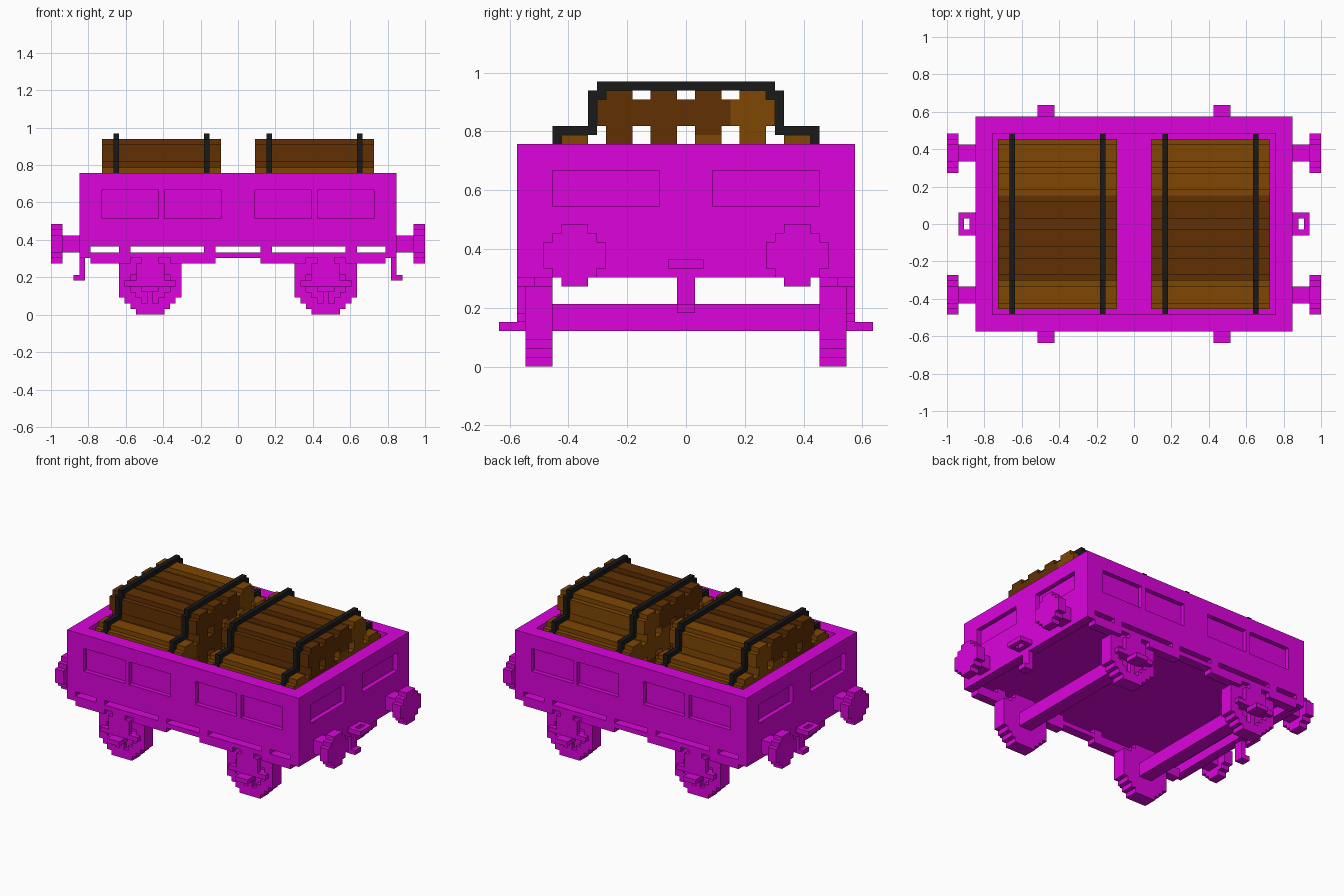
import bpy, bmesh

U = 1 / 33  # one block

if "Cube" in bpy.data.objects:
    bpy.data.objects.remove(bpy.data.objects["Cube"], do_unlink=True)


def material(name, rgb):
    m = bpy.data.materials.new(name)
    m.use_nodes = True
    m.diffuse_color = (*rgb, 1)
    m.node_tree.nodes["Principled BSDF"].inputs["Base Color"].default_value = (*rgb, 1)
    return m


MAGENTA = material("magenta paint", (0.72, 0.001, 0.72))
DARK = material("dark wood", (0.119, 0.03, 0.001))
LIGHT = material("light wood", (0.209, 0.063, 0.001))
BLACK = material("black strap", (0.01, 0.01, 0.01))


def finish(name, bm, mat):
    bmesh.ops.recalc_face_normals(bm, faces=bm.faces)
    mesh = bpy.data.meshes.new(name)
    bm.to_mesh(mesh)
    bm.free()
    obj = bpy.data.objects.new(name, mesh)
    bpy.context.collection.objects.link(obj)
    if mat:
        mesh.materials.append(mat)
    return obj


def blocks(name, boxes, mat=None):
    """Boxes given as (x0, x1, y0, y1, z0, z1) in blocks."""
    bm = bmesh.new()
    for x0, x1, y0, y1, z0, z1 in boxes:
        for v in bmesh.ops.create_cube(bm, size=1)["verts"]:
            v.co.x = U * (x0 if v.co.x < 0 else x1)
            v.co.y = U * (y0 if v.co.y < 0 else y1)
            v.co.z = U * (z0 if v.co.z < 0 else z1)
    return finish(name, bm, mat)


def flip_x(b):
    return (-b[1], -b[0], *b[2:])


def flip_y(b):
    return (b[0], b[1], -b[3], -b[2], b[4], b[5])


def both_y(boxes):
    return boxes + [flip_y(b) for b in boxes]


def four(boxes):
    boxes = both_y(boxes)
    return boxes + [flip_x(b) for b in boxes]


def disc(name, rows, axis, at, lo, hi, mat=None):
    """Stepped round prism: widths of its rows from bottom to top, along one axis."""
    n = len(rows)
    right = []
    for i, w in enumerate(rows):
        right += [(w / 2, i - n / 2), (w / 2, i + 1 - n / 2)]
    outline = []
    for p in right + [(-a, b) for a, b in reversed(right)]:
        if not outline or p != outline[-1]:
            outline.append(p)
    bm = bmesh.new()
    verts = []
    for a, b in outline:
        a, b = a + at[0], b + at[1]
        verts.append(bm.verts.new((lo * U, a * U, b * U) if axis == "x" else (a * U, lo * U, b * U)))
    face = bm.faces.new(verts)
    new = bmesh.ops.extrude_face_region(bm, geom=[face])["geom"]
    step = ((hi - lo) * U, 0, 0) if axis == "x" else (0, (hi - lo) * U, 0)
    bmesh.ops.translate(bm, vec=step, verts=[g for g in new if isinstance(g, bmesh.types.BMVert)])
    return finish(name, bm, mat)


def carve(obj, cutter):
    """Cut one object out of another and drop the cutter."""
    cutter.hide_render = True
    cut = obj.modifiers.new("cut", "BOOLEAN")
    cut.operation, cut.solver, cut.object = "DIFFERENCE", "EXACT", cutter
    bpy.context.view_layer.update()
    graph = bpy.context.evaluated_depsgraph_get()
    result = bpy.data.meshes.new_from_object(obj.evaluated_get(graph))
    obj.modifiers.clear()
    obj.data = result
    bpy.data.objects.remove(cutter, do_unlink=True)


# Body: a tub with recessed panels, open underneath along its long sides
body = blocks("body", [(-28, 28, -19, 19, 10, 25)], MAGENTA)
panels = four([(-24, -14, -20, -18, 17, 22), (-13, -3, -20, -18, 17, 22),
               (27, 29, 3, 15, 18, 22)])
carve(body, blocks("body_cutter", panels + [(-25, 25, -16, 16, 16, 26), (-26, 26, -20, 20, 9, 12)]))

# Underframe: long bars, short posts and spring plates
blocks("side_bars", both_y([(-26, 26, -19, -17, 10, 11)]), MAGENTA)
blocks("bar_posts", four([(-21, -19, -19, -17, 11, 12), (-6, -4, -19, -17, 11, 12)]), MAGENTA)
blocks("spring_plates", four([(-26, -19, -19, -17, 9, 10), (-17, -14, -19, -17, 9, 10),
                              (-12, -4, -19, -17, 9, 10), (-21, -10, -18, -15, 8, 9)]), MAGENTA)

# Running gear
blocks("axle_guards", four([(-18, -13, -19, -18, 6, 9), (-20, -11, -19, -18, 5, 6),
                            (-17, -14, -19, -18, 4, 5)]), MAGENTA)
blocks("side_steps", four([(-17, -14, -21, -18, 4, 5)]), MAGENTA)
blocks("axles", [(-17, -14, -15, 15, 4, 7), (14, 17, -15, 15, 4, 7)], MAGENTA)
WHEEL = [5, 7, 9, 11, 11, 11, 11, 11, 9, 7, 5]
HOLLOW = [3, 5, 7, 7, 7, 5, 3]
BUFFER = [3, 5, 7, 7, 7, 5, 3]
for sx, end in ((1, "left"), (-1, "right")):
    for sy, side in ((-1, "front"), (1, "back")):
        hub = (15.5 * sx, 5.5)
        wheel = disc(f"wheel_{side}_{end}", WHEEL, "y", hub, 15 * sy, 18 * sy, MAGENTA)
        carve(wheel, disc("wheel_cutter", HOLLOW, "y", hub, 17 * sy, 19 * sy))
        disc(f"buffer_{side}_{end}", BUFFER, "x", (12.5 * sy, 12.5), 31 * sx, 33 * sx, MAGENTA)
blocks("wheel_spokes", four([(-16, -15, -18, -17, 2, 9), (-19, -16, -18, -17, 5, 6),
                             (-15, -12, -18, -17, 5, 6)]), MAGENTA)
blocks("buffer_stems", four([(28, 31, 11, 14, 11, 14)]), MAGENTA)

# Couplings: a ring and a hanging hook at each end
ring = [(28, 29, -2, 2, 11, 12), (30, 31, -2, 2, 11, 12),
        (29, 30, -2, -1, 11, 12), (29, 30, 1, 2, 11, 12)]
hook = [(27, 28, -1, 1, 6, 10), (28, 29, -1, 1, 6, 7)]
blocks("coupling_rings", ring + [flip_x(b) for b in ring], MAGENTA)
blocks("coupling_hooks", hook + [flip_x(b) for b in hook], MAGENTA)

# Two stacks of logs, each with two straps
LOG = [3, 5, 5, 5, 3]
strap = both_y([(0, 1, -16, -15, 16, 25), (0, 1, -15, -14, 25, 26), (0, 1, -15, -10, 26, 27),
                (0, 1, -11, -10, 27, 31), (0, 1, -10, -9, 30, 31)]) + [(0, 1, -10, 10, 31, 32)]
rows = {"bottom": (18.5, 6, ()), "middle": (23.5, 6, (0, 3, 4, 5)), "top": (28.5, 4, (3,))}
for start, stack in ((-24, "right"), (3, "left")):
    for row, (z, count, light) in rows.items():
        for i in range(count):
            y = (i - (count - 1) / 2) * 5
            disc(f"log_{stack}_{row}_{i + 1}", LOG, "x", (y, z), start, start + 21,
                 LIGHT if i in light else DARK)
for x in (-22, -6, 5, 21):
    blocks("log_strap", [(b[0] + x, b[1] + x, *b[2:]) for b in strap], BLACK)
